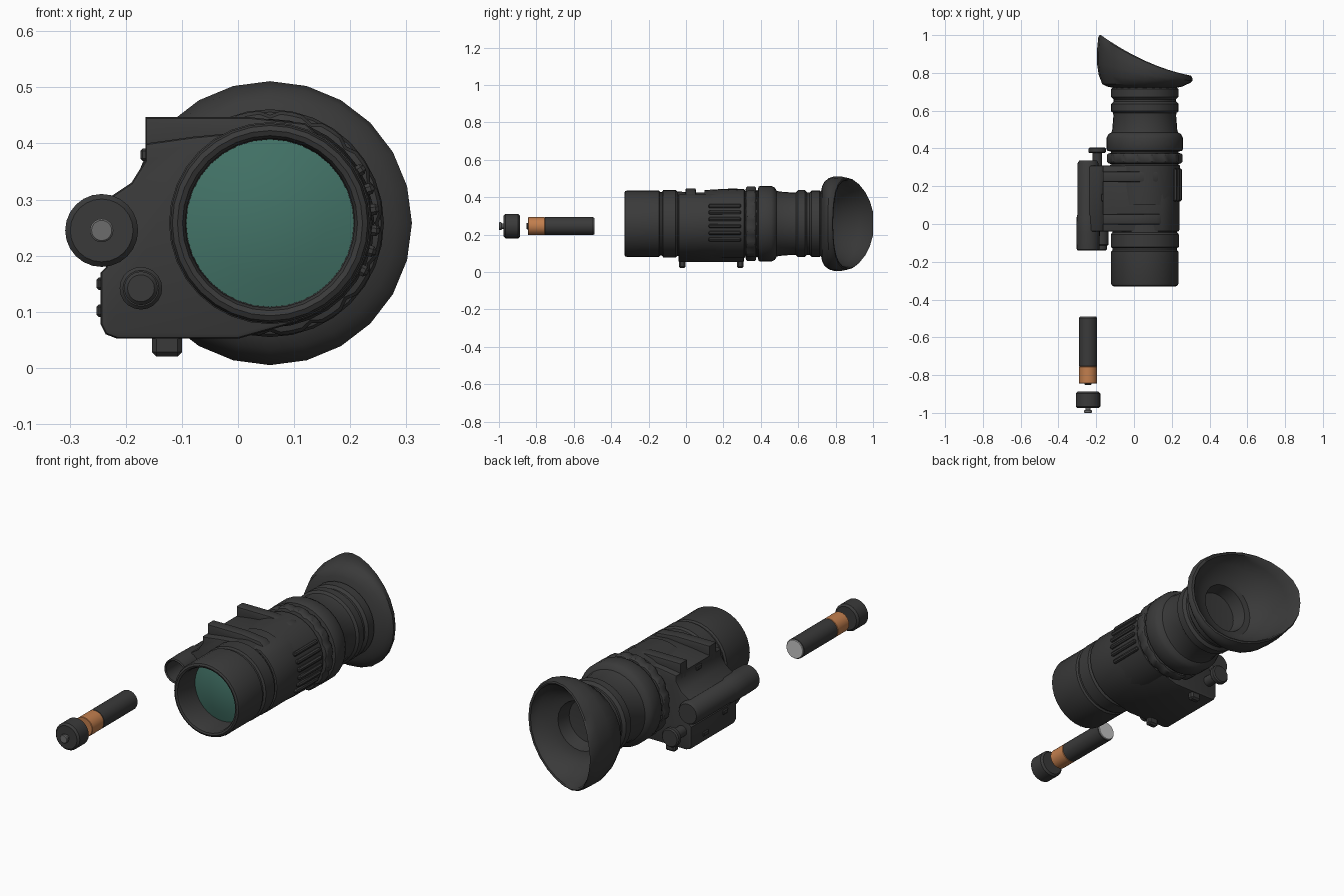
import bpy, bmesh, math
from mathutils import Vector, Matrix

if "Cube" in bpy.data.objects:
    bpy.data.objects.remove(bpy.data.objects["Cube"])


def material(name, rgb):
    m = bpy.data.materials.new(name)
    m.diffuse_color = (*rgb, 1)
    m.use_nodes = True
    m.node_tree.nodes["Principled BSDF"].inputs["Base Color"].default_value = m.diffuse_color
    return m


BLACK = material("matte black", (0.042, 0.042, 0.042))
GLASS = material("green glass", (0.055, 0.17, 0.135))
COPPER = material("copper", (0.54, 0.21, 0.075))
SILVER = material("silver", (0.55, 0.55, 0.55))
GREY = material("mid grey", (0.15, 0.15, 0.15))

AXIS = (0.057, 0.258)      # optical axis (x, z)
CELL = (-0.243, 0.245)     # battery axis (x, z)


def finish(bm, name, mat, angle=35):
    bmesh.ops.recalc_face_normals(bm, faces=bm.faces[:])
    me = bpy.data.meshes.new(name)
    bm.to_mesh(me)
    bm.free()
    me.materials.append(mat)
    for p in me.polygons:
        p.use_smooth = True
    me.set_sharp_from_angle(angle=math.radians(angle))
    ob = bpy.data.objects.new(name, me)
    bpy.context.collection.objects.link(ob)
    return ob


def lathe(name, profile, mat=BLACK, centre=AXIS, n=32, notch=0.0, warp=None):
    """Revolve (y, radius) points about a line along y; radius 0 closes an end."""
    bm = bmesh.new()
    rings = []
    for y, r in profile:
        if r == 0:
            rings.append([bm.verts.new((centre[0], y, centre[1]))])
            continue
        ring = []
        for i in range(n):
            a = 2 * math.pi * i / n
            q = r - (notch if i % 4 == 0 else 0)
            co = Vector((centre[0] + q * math.cos(a), y, centre[1] + q * math.sin(a)))
            ring.append(bm.verts.new(warp(co) if warp else co))
        rings.append(ring)
    for a, b in zip(rings, rings[1:]):
        for i in range(n):
            j = (i + 1) % n
            if len(a) == 1:
                bm.faces.new((a[0], b[i], b[j]))
            elif len(b) == 1:
                bm.faces.new((a[i], a[j], b[0]))
            else:
                bm.faces.new((a[i], a[j], b[j], b[i]))
    return finish(bm, name, mat)


def rod(name, centre, r, y0, y1, mat=BLACK, bevel=0.006, n=20):
    return lathe(name, [(y0, 0), (y0, r - bevel), (y0 + bevel, r),
                        (y1 - bevel, r), (y1, r - bevel), (y1, 0)], mat, centre, n)


def extrude(name, outline, y0, y1, bevel=0.0):
    """Extrude an (x, z) outline along y."""
    bm = bmesh.new()
    f = bm.faces.new([bm.verts.new((x, y0, z)) for x, z in outline])
    g = bmesh.ops.extrude_face_region(bm, geom=[f])["geom"]
    bmesh.ops.translate(bm, vec=(0, y1 - y0, 0),
                        verts=[v for v in g if isinstance(v, bmesh.types.BMVert)])
    if bevel:
        edges = [e for e in bm.edges if abs(e.verts[0].co.y - e.verts[1].co.y) < 1e-6]
        bmesh.ops.bevel(bm, geom=edges, offset=bevel, segments=2, profile=0.5, affect='EDGES')
    return finish(bm, name, BLACK)


def box(name, lo, hi, bevel=0.004, turn=None, mat=BLACK):
    bm = bmesh.new()
    bmesh.ops.create_cube(bm, size=1)
    lo, hi = Vector(lo), Vector(hi)
    for v in bm.verts:
        v.co = Vector(c * s for c, s in zip(v.co, hi - lo)) + (lo + hi) / 2
    bmesh.ops.bevel(bm, geom=bm.edges[:], offset=bevel, segments=1, affect='EDGES')
    if turn is not None:   # swing around the optical axis
        bmesh.ops.rotate(bm, cent=(AXIS[0], 0, AXIS[1]), verts=bm.verts[:],
                         matrix=Matrix.Rotation(-turn, 3, 'Y'))
    return finish(bm, name, mat, 20)


# Objective: hooded tube with a recessed lens and a focus ring behind a groove
lathe("objective_tube", [(-0.19, 0.149), (-0.315, 0.151), (-0.326, 0.156), (-0.33, 0.165),
      (-0.325, 0.174), (-0.315, 0.178), (-0.145, 0.178), (-0.138, 0.17), (-0.128, 0.17),
      (-0.122, 0.18), (-0.055, 0.18), (-0.045, 0.172), (0.0, 0.17)])
lathe("objective_lens", [(-0.225, 0), (-0.222, 0.05), (-0.214, 0.1), (-0.2, 0.152)], GLASS)

# Housing: round on the right, boxy battery side on the left
arc = [(AXIS[0] + 0.183 * math.cos(a), AXIS[1] + 0.183 * math.sin(a))
       for a in (math.radians(-75 + 15 * i) for i in range(10))]
extrude("housing", arc + [(0.06, 0.425), (-0.08, 0.412), (-0.165, 0.40), (-0.165, 0.37),
        (-0.19, 0.33), (-0.235, 0.30), (-0.235, 0.18), (-0.245, 0.17), (-0.245, 0.078),
        (-0.236, 0.06), (-0.215, 0.052), (0.0, 0.052)], -0.04, 0.31, 0.008)
lathe("rear_collar", [(0.10, 0.18), (0.2, 0.186), (0.31, 0.186), (0.32, 0.17)])

# Cross ridges on the roof
for i, y in enumerate((0.025, 0.25)):
    extrude(f"roof_ridge_{i}", [(-0.165, 0.372), (-0.165, 0.447), (0.02, 0.447),
            (0.12, 0.436), (0.15, 0.41), (0.1, 0.38)], y - 0.028, y + 0.028, 0.008)

# Grip ribs on the right flank
for i in range(6):
    t = math.radians(-27 + 11.5 * i)
    box(f"grip_rib_{i}", (AXIS[0] + 0.165, 0.12, AXIS[1] - 0.010),
        (AXIS[0] + 0.196, 0.295, AXIS[1] + 0.010), 0.006, t)

# Battery compartment: open sleeve with a thicker mouth
lathe("battery_sleeve", [(0.0, 0.0), (0.0, 0.048), (-0.135, 0.05), (-0.14, 0.055),
      (-0.135, 0.06), (-0.05, 0.062), (0.04, 0.06), (0.05, 0.056), (0.32, 0.056),
      (0.335, 0.048), (0.335, 0)], centre=CELL, n=24)
box("sleeve_web", (-0.24, -0.03, 0.2), (-0.15, 0.31, 0.3))

# Front selector knob and rear locking knob
rod("front_knob", (-0.173, 0.142), 0.038, -0.115, -0.02)
rod("front_knob_cap", (-0.173, 0.142), 0.03, -0.14, -0.10)
rod("rear_knob_shaft", (-0.195, 0.14), 0.026, 0.29, 0.39)
rod("rear_knob_disc", (-0.195, 0.14), 0.046, 0.375, 0.405)

# Underside lugs and small side studs
for i, y in enumerate((-0.02, 0.29)):
    box(f"bottom_lug_{i}", (-0.153, y - 0.017, 0.02), (-0.10, y + 0.017, 0.06), 0.008)
for i, (x, y, z) in enumerate([(-0.166, 0.14, 0.38), (-0.244, 0.05, 0.15), (-0.244, 0.2, 0.102)]):
    box(f"side_stud_{i}", (x - 0.008, y - 0.02, z - 0.011), (x + 0.01, y + 0.02, z + 0.011))

# Eyepiece: knurled rings, barrel and two ribbed collars
lathe("knurled_ring", [(0.315, 0.17), (0.322, 0.195), (0.33, 0.201), (0.365, 0.201),
      (0.373, 0.195), (0.376, 0.18)], n=64, notch=0.008)
lathe("eyepiece_barrel", [(0.30, 0.175), (0.383, 0.178), (0.388, 0.198), (0.397, 0.203),
      (0.455, 0.203), (0.475, 0.193), (0.485, 0.176), (0.5, 0.172), (0.575, 0.166),
      (0.588, 0.168), (0.598, 0.179), (0.635, 0.179), (0.648, 0.166), (0.66, 0.166),
      (0.672, 0.178), (0.715, 0.178), (0.73, 0.16)])


# Flared rubber eyecup with a slanted rim that sweeps back on the left
def slant(co):
    if co.y > 0.74:
        t = min(1, max(0, (0.305 - co.x) / 0.48))
        rim = 0.785 + 0.09 * t + 0.125 * t * t
        co.y = 0.74 + (co.y - 0.74) / 0.26 * (rim - 0.74)
    return co


lathe("eyecup", [(0.72, 0.165), (0.728, 0.2), (0.74, 0.225), (0.79, 0.244), (0.85, 0.253),
      (0.93, 0.252), (0.99, 0.246), (1.0, 0.24), (0.99, 0.233), (0.93, 0.226), (0.85, 0.207),
      (0.78, 0.175), (0.74, 0.148), (0.735, 0.12), (0.67, 0.105), (0.66, 0)],
      n=24, warp=slant)

# Loose battery: copper band, black jacket, silver base
rod("battery_jacket", CELL, 0.048, -0.755, -0.495, n=24, bevel=0.002)
rod("battery_band", CELL, 0.048, -0.845, -0.755, COPPER, 0.002, 24)
rod("battery_tip", CELL, 0.018, -0.852, -0.84, BLACK, 0.003)
rod("battery_base", CELL, 0.045, -0.50, -0.49, SILVER, 0.002, 24)

# Loose screw cap with a centre pin
rod("battery_cap", CELL, 0.065, -0.975, -0.888, bevel=0.009, n=24)
rod("cap_pin_stem", CELL, 0.014, -0.99, -0.97, GREY, 0.002)
rod("cap_pin_head", CELL, 0.021, -1.0, -0.985, GREY, 0.003)
